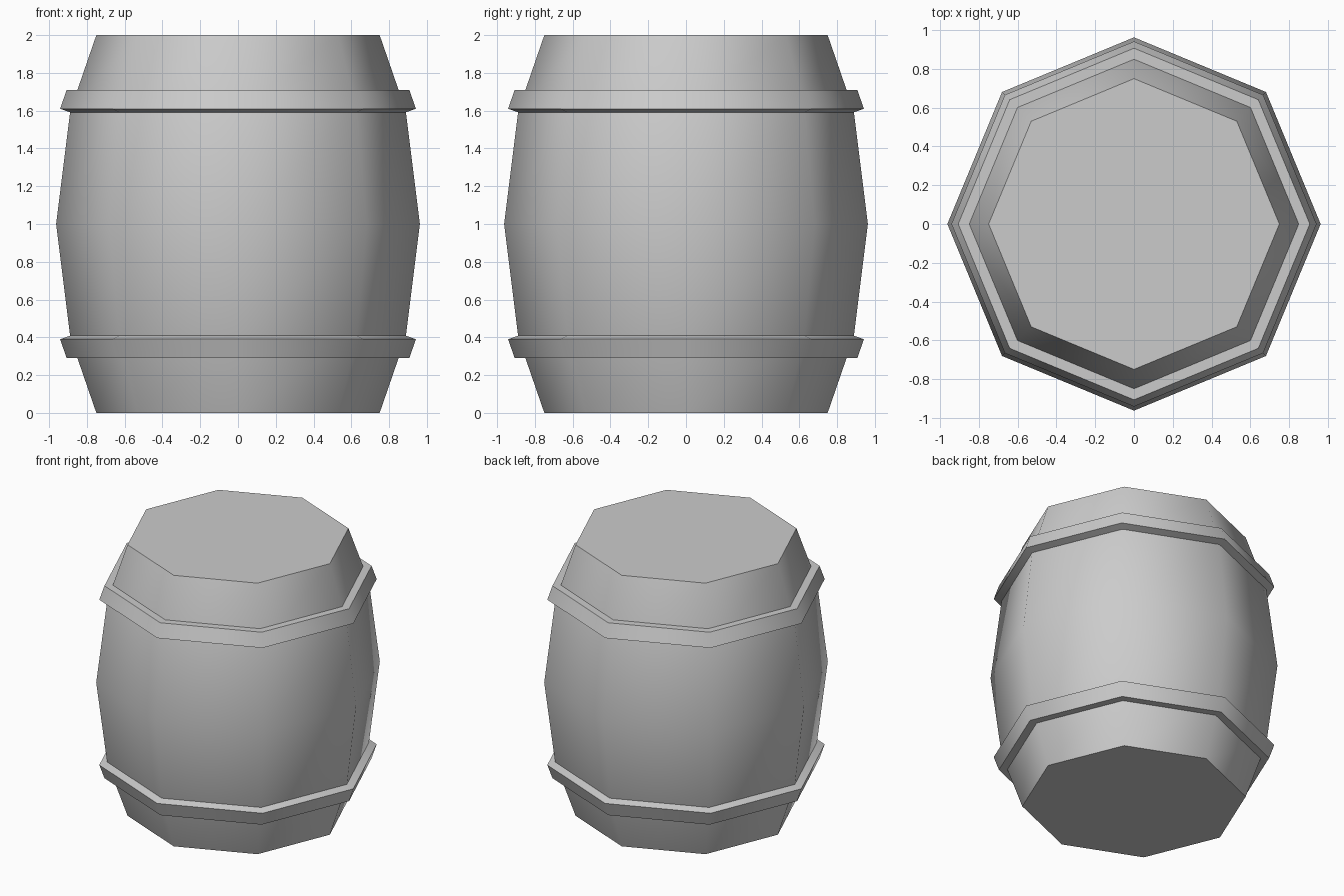
import bpy, bmesh
from math import cos, sin, pi, radians

if "Cube" in bpy.data.objects:
    bpy.data.objects.remove(bpy.data.objects["Cube"])

SIDES = 8


def lathe(name, profile, closed_loop):
    """Spin (radius, z) points round the z axis as an octagon."""
    bm = bmesh.new()
    rings = [[bm.verts.new((r * cos(2 * pi * i / SIDES), r * sin(2 * pi * i / SIDES), z))
              for i in range(SIDES)] for r, z in profile]
    pairs = list(zip(rings, rings[1:]))
    if closed_loop:
        pairs.append((rings[-1], rings[0]))
    else:
        bm.faces.new(rings[0])
        bm.faces.new(rings[-1])
    for a, b in pairs:
        for i in range(SIDES):
            j = (i + 1) % SIDES
            bm.faces.new((a[i], a[j], b[j], b[i]))
    bmesh.ops.recalc_face_normals(bm, faces=bm.faces)
    mesh = bpy.data.meshes.new(name)
    bm.to_mesh(mesh)
    bm.free()
    obj = bpy.data.objects.new(name, mesh)
    bpy.context.collection.objects.link(obj)
    bpy.ops.object.select_all(action='DESELECT')
    obj.select_set(True)
    bpy.context.view_layer.objects.active = obj
    bpy.ops.object.shade_smooth_by_angle(angle=radians(50))
    return obj


# Bulging wooden body with flat ends
lathe("barrel_body", [(0.75, 0), (0.888, 0.4), (0.963, 1.0), (0.888, 1.6), (0.75, 2)], False)

# Hoops: flared towards the middle, mirrored about mid height
hoop = [(0.845, 0.29), (0.907, 0.29), (0.942, 0.39), (0.885, 0.41)]
lathe("lower_hoop", hoop, True)
lathe("upper_hoop", [(r, 2 - z) for r, z in hoop], True)
